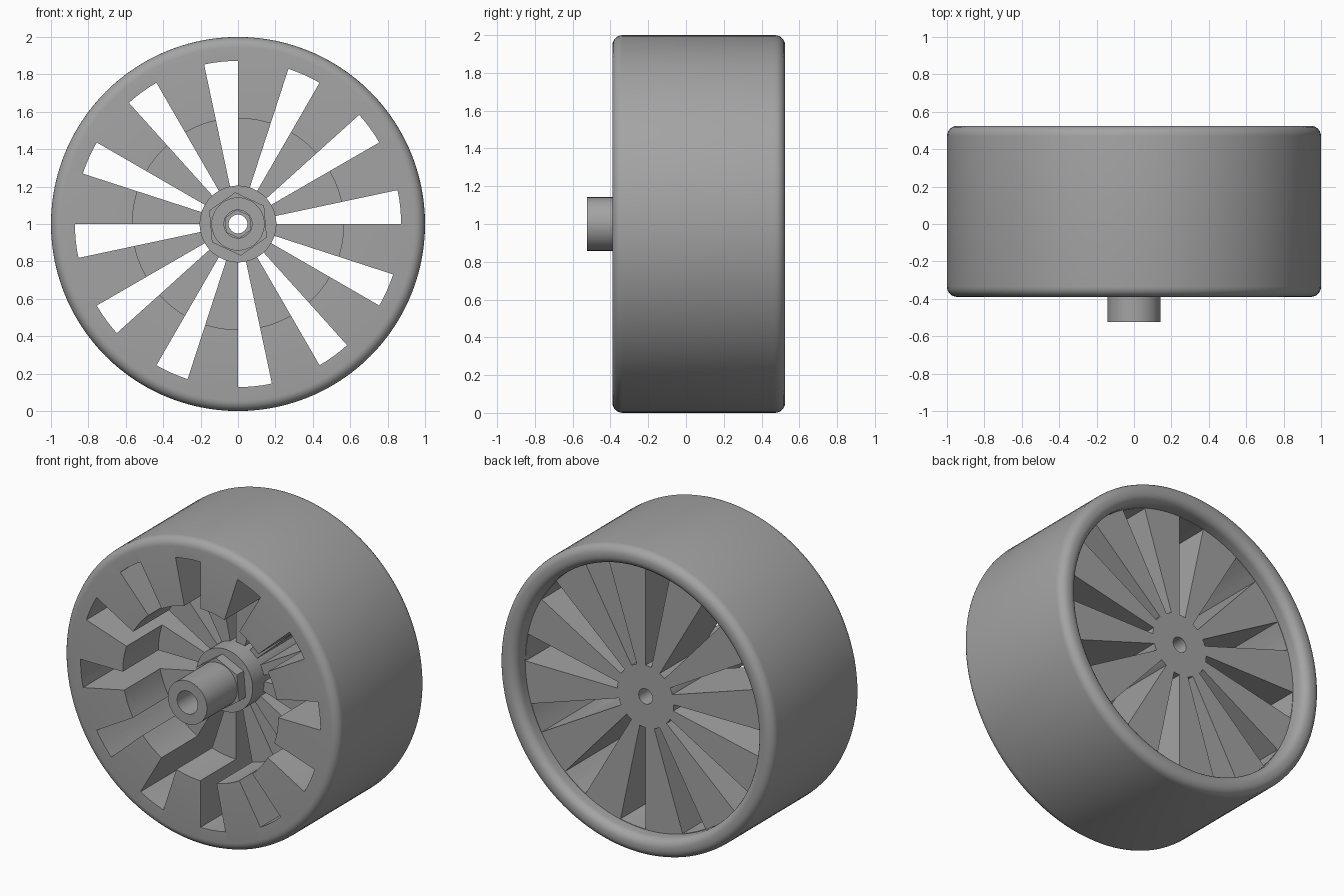
import bpy, bmesh
from math import sin, cos, pi, radians

if "Cube" in bpy.data.objects:
    bpy.data.objects.remove(bpy.data.objects["Cube"], do_unlink=True)

grey = bpy.data.materials.new("plain grey")
grey.use_nodes = True
colour = (0.37, 0.37, 0.37, 1)
grey.diffuse_color = colour
grey.node_tree.nodes["Principled BSDF"].inputs["Base Color"].default_value = colour

AXIS_Z = 1.0


def make_object(name, bm):
    bmesh.ops.recalc_face_normals(bm, faces=bm.faces)
    mesh = bpy.data.meshes.new(name)
    bm.to_mesh(mesh)
    bm.free()
    mesh.materials.append(grey)
    obj = bpy.data.objects.new(name, mesh)
    bpy.context.collection.objects.link(obj)
    return obj


def lathe(name, profile, sides, turn=0.0):
    """Revolve a closed (radius, y) profile about the axle."""
    bm = bmesh.new()
    rings = []
    for i in range(sides):
        a = turn + 2 * pi * i / sides
        rings.append([bm.verts.new((r * cos(a), y, AXIS_Z + r * sin(a))) for r, y in profile])
    n = len(profile)
    for i in range(sides):
        p, q = rings[i], rings[(i + 1) % sides]
        for j in range(n):
            k = (j + 1) % n
            bm.faces.new((p[j], p[k], q[k], q[j]))
    return make_object(name, bm)


def fillet(r, y, radius, start, steps=6):
    """Quarter-round corner points, turning clockwise from the start angle."""
    return [(r + radius * cos(radians(start - 90 * i / steps)),
             y + radius * sin(radians(start - 90 * i / steps))) for i in range(steps + 1)]


def smooth(obj):
    bpy.ops.object.select_all(action='DESELECT')
    bpy.context.view_layer.objects.active = obj
    obj.select_set(True)
    bpy.ops.object.shade_smooth_by_angle(angle=radians(30))


# Wheel body: hub, recessed spokes and rounded rim in one profile
front, back, edge = -0.39, 0.525, 0.055
profile = [(0.05, 0.42), (0.875, 0.42)]
profile += fillet(0.875 + edge, back - edge, edge, 180)
profile += fillet(1 - edge, back - edge, edge, 90)
profile += fillet(1 - edge, front + edge, edge, 0)
profile += [(0.565, front), (0.565, -0.02), (0.205, -0.02), (0.205, -0.14), (0.05, -0.14)]
wheel = lathe("wheel", profile, 120)

# Twelve wedge openings between the spokes
bm = bmesh.new()
for w in range(12):
    angles = [radians(30 * w + 3 * i) for i in range(5)]
    outline = [(0.205, a) for a in angles] + [(0.872, a) for a in reversed(angles)]
    verts = [bm.verts.new((r * cos(a), -0.6, AXIS_Z + r * sin(a))) for r, a in outline]
    face = bm.faces.new(verts)
    grown = bmesh.ops.extrude_face_region(bm, geom=[face])["geom"]
    bmesh.ops.translate(bm, vec=(0, 1.3, 0),
                        verts=[v for v in grown if isinstance(v, bmesh.types.BMVert)])
cutter = make_object("opening_cutter", bm)
cutter.hide_render = True

cut = wheel.modifiers.new("openings", 'BOOLEAN')
cut.operation = 'DIFFERENCE'
cut.solver = 'EXACT'
cut.object = cutter
bpy.context.view_layer.objects.active = wheel
bpy.ops.object.modifier_apply(modifier=cut.name)
bpy.data.objects.remove(cutter, do_unlink=True)
smooth(wheel)

# Hexagonal nut on the hub
lathe("hex_nut", [(0.075, -0.14), (0.17, -0.14), (0.17, -0.21), (0.075, -0.21)], 6, radians(35))

# Hollow axle sleeve
smooth(lathe("axle_sleeve", [(0.075, -0.14), (0.142, -0.14), (0.142, -0.525), (0.075, -0.525)], 48))
